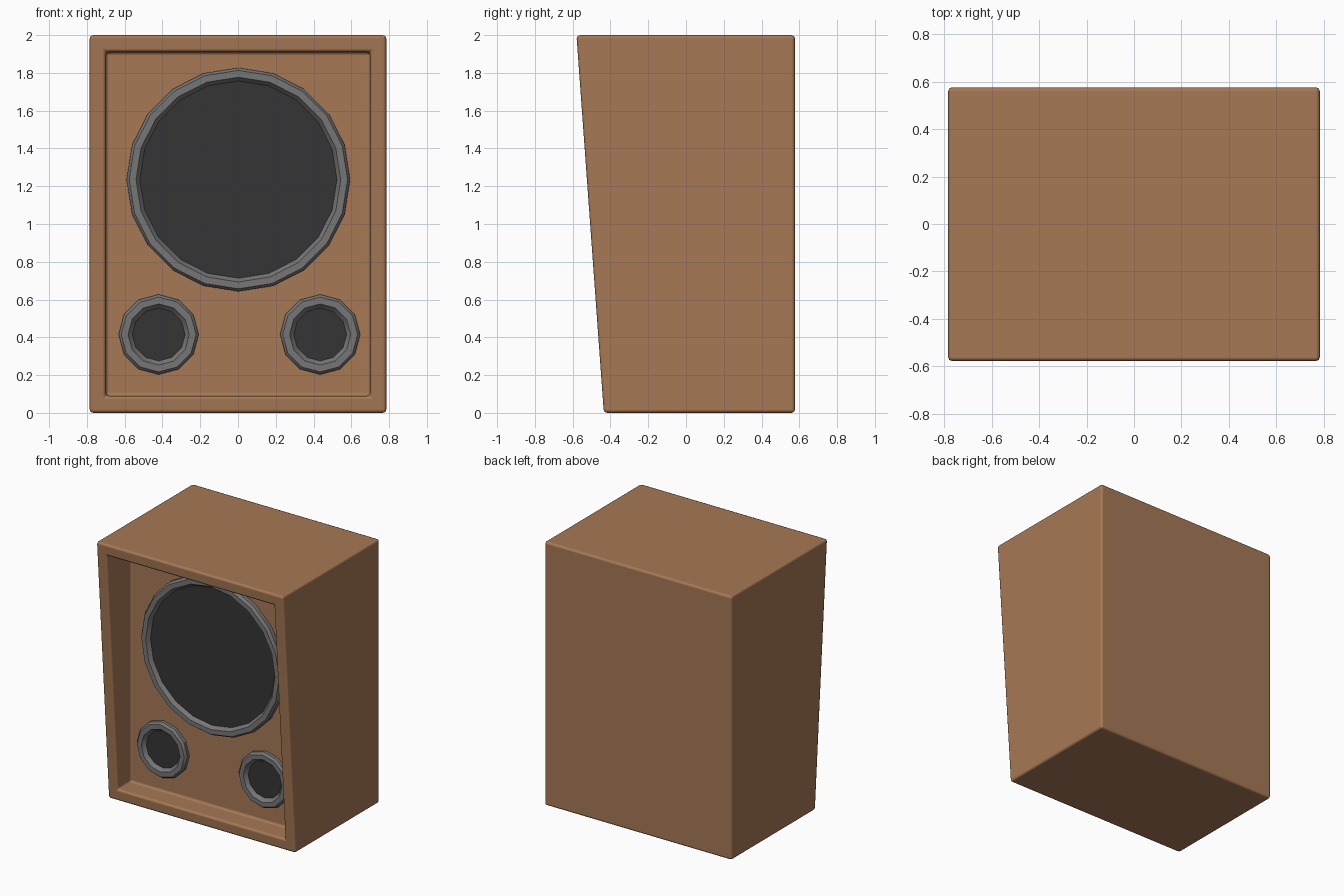
import bpy, bmesh, math

if "Cube" in bpy.data.objects:
    bpy.data.objects.remove(bpy.data.objects["Cube"])


def material(name, rgb):
    m = bpy.data.materials.new(name)
    m.diffuse_color = (*rgb, 1)
    m.use_nodes = True
    m.node_tree.nodes["Principled BSDF"].inputs["Base Color"].default_value = m.diffuse_color
    return m


WOOD = material("brown wood", (0.38, 0.19, 0.09))
RIM = material("grey rim", (0.18, 0.18, 0.18))
CONE = material("dark cone", (0.035, 0.035, 0.035))
BAFFLE_Y = -0.285


def add_object(name, bm, mats):
    bmesh.ops.recalc_face_normals(bm, faces=bm.faces)
    mesh = bpy.data.meshes.new(name)
    bm.to_mesh(mesh)
    bm.free()
    for m in mats:
        mesh.materials.append(m)
    ob = bpy.data.objects.new(name, mesh)
    bpy.context.collection.objects.link(ob)
    return ob


def smooth(ob, angle):
    bpy.ops.object.select_all(action='DESELECT')
    ob.select_set(True)
    bpy.context.view_layer.objects.active = ob
    bpy.ops.object.shade_smooth_by_angle(angle=math.radians(angle))


# cabinet: nested rectangles from back, to sloping front, to opening, to baffle
def front_y(z):
    return -0.435 - 0.0725 * z


def rect(bm, w, z0, z1, y):
    return [bm.verts.new((x, y(z), z)) for x, z in ((-w, z0), (w, z0), (w, z1), (-w, z1))]


bm = bmesh.new()
loops = [rect(bm, 0.785, 0, 2, lambda z: 0.577),
         rect(bm, 0.785, 0, 2, front_y),
         rect(bm, 0.70, 0.09, 1.91, front_y),
         rect(bm, 0.70, 0.09, 1.91, lambda z: BAFFLE_Y)]
bm.faces.new(loops[0])
bm.faces.new(loops[-1])
for a, b in zip(loops, loops[1:]):
    for i in range(4):
        j = (i + 1) % 4
        bm.faces.new((a[i], a[j], b[j], b[i]))
cabinet = add_object("cabinet", bm, [WOOD])
bev = cabinet.modifiers.new("soft edges", 'BEVEL')
bev.width = 0.018
bev.segments = 2
bev.limit_method = 'ANGLE'
bev.harden_normals = True
smooth(cabinet, 50)


# speakers: lathed rim with a dark flat cone
def speaker(name, x, z, profile, sides):
    bm = bmesh.new()
    rings = []
    for r, h in profile:
        rings.append([bm.verts.new((x + r * math.sin(2 * math.pi * i / sides), BAFFLE_Y - h,
                                    z + r * math.cos(2 * math.pi * i / sides)))
                      for i in range(sides)])
    for a, b in zip(rings, rings[1:]):
        for i in range(sides):
            j = (i + 1) % sides
            bm.faces.new((a[i], a[j], b[j], b[i]))
    bm.faces.new(rings[-1]).material_index = 1
    bm.faces.new(rings[0])
    smooth(add_object(name, bm, [RIM, CONE]), 30)


speaker("woofer", 0.002, 1.235,
        [(0.592, -0.005), (0.592, 0.03), (0.578, 0.05), (0.542, 0.05), (0.535, 0.04), (0.522, 0.022)], 20)
for side, x in (("left", -0.42), ("right", 0.435)):
    speaker(side + "_tweeter", x, 0.415,
            [(0.212, -0.005), (0.212, 0.025), (0.198, 0.042), (0.162, 0.042), (0.154, 0.03), (0.14, 0.015)], 12)
